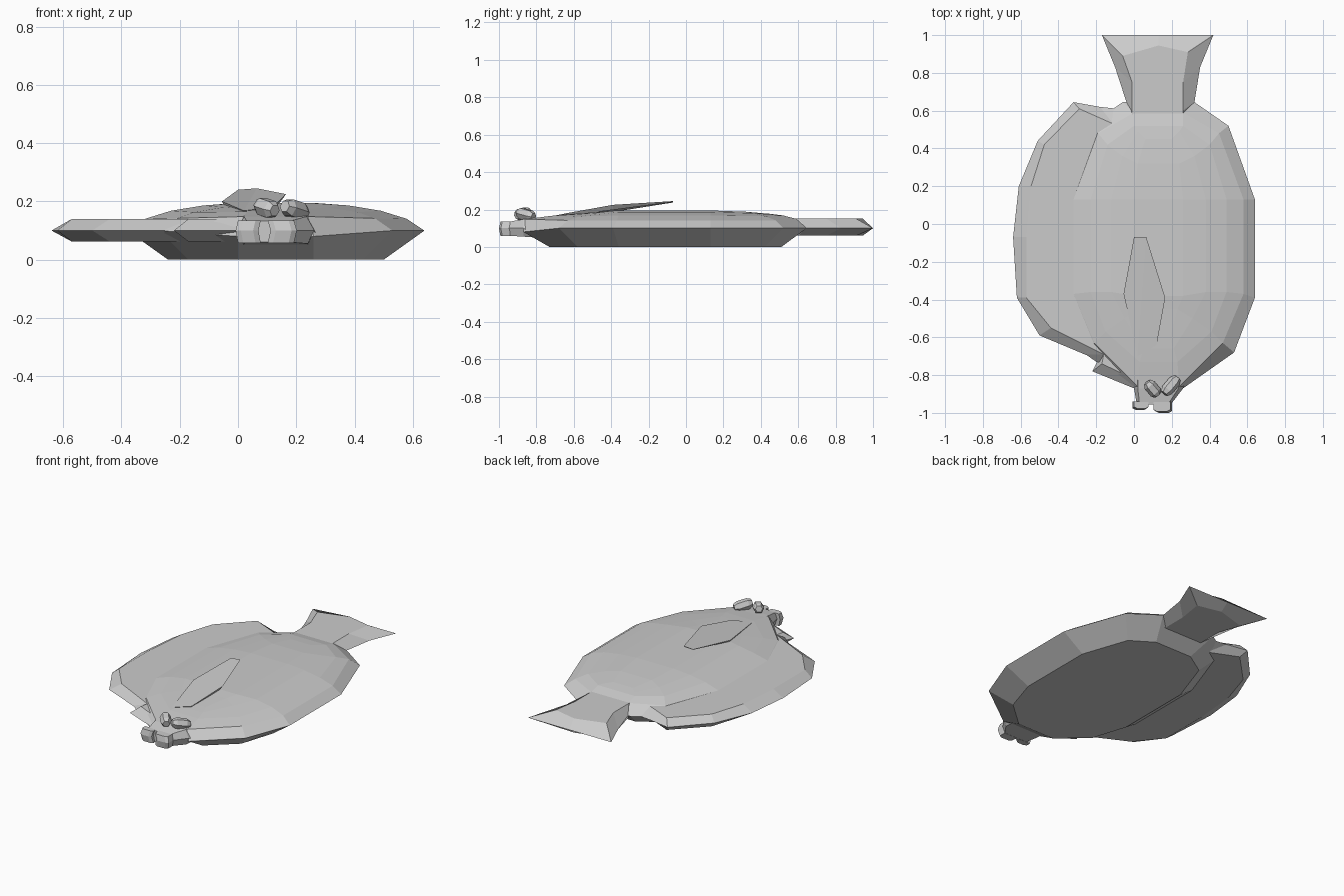
import bpy, bmesh, math
from mathutils import Vector, Matrix

grey = bpy.data.materials.new("plain_grey")
grey.diffuse_color = (0.6, 0.6, 0.6, 1)
CX = 0.13  # centre line of the body


def finish(name, bm):
    bmesh.ops.recalc_face_normals(bm, faces=bm.faces)
    me = bpy.data.meshes.new(name)
    bm.to_mesh(me)
    bm.free()
    me.materials.append(grey)
    ob = bpy.data.objects.new(name, me)
    bpy.context.collection.objects.link(ob)
    return ob


def loft(name, rings, strip_caps=False):
    """Join closed rings of equal length and cap both ends."""
    bm = bmesh.new()
    rows = [[bm.verts.new(p) for p in r] for r in rings]
    n = len(rows[0])
    for a, b in zip(rows, rows[1:]):
        for i in range(n):
            j = (i + 1) % n
            bm.faces.new((a[i], a[j], b[j], b[i]))
    for r in (rows[0], rows[-1]):
        if strip_caps:
            for i in range(n // 2 - 1):
                bm.faces.new((r[i], r[i + 1], r[n - 2 - i], r[n - 1 - i]))
        else:
            bm.faces.new(r)
    return finish(name, bm)


def mirrored(half):
    """Half ring of (offset, y, z), reflected across the centre line."""
    return ([(CX + d, y, z) for d, y, z in half]
            + [(CX - d, y, z) for d, y, z in reversed(half)])


def flat(points, z):
    return [(x, y, z) for x, y in points]


# Oval body: belly, rim, then shallow steps up to the back
body = [
    [(.13, -.73, 0), (.30, -.58, 0), (.37, -.36, 0), (.37, .13, 0), (.27, .42, 0), (.13, .51, 0)],
    [(.13, -.87, .08), (.40, -.68, .1), (.51, -.39, .1), (.51, .13, .1), (.37, .52, .1), (.19, .645, .1)],
    [(.11, -.86, .148), (.34, -.63, .142), (.45, -.37, .14), (.45, .13, .14), (.32, .48, .142), (.13, .59, .15)],
    [(.10, -.73, .165), (.28, -.57, .163), (.36, -.36, .168), (.36, .13, .168), (.27, .42, .165), (.13, .52, .168)],
    [(.08, -.66, .172), (.18, -.50, .18), (.25, -.36, .186), (.25, .13, .186), (.19, .36, .18), (.11, .49, .172)],
    [(.06, -.60, .177), (.10, -.45, .188), (.13, -.38, .194), (.13, .13, .195), (.11, .32, .188), (.07, .45, .177)],
]
loft("body", [mirrored(r) for r in body], True)

# Wide fin plate on the left side
rim = [(0, .6), (-.18, .62), (-.32, .645), (-.51, .44), (-.61, .2), (-.64, -.07),
       (-.62, -.39), (-.5, -.59), (-.19, -.72), (-.22, -.78), (0, -.87), (.1, -.7)]
inset = [(0, .5), (-.11, .53), (-.29, .61), (-.475, .42), (-.545, .2), (-.57, -.07),
         (-.57, -.39), (-.44, -.55), (-.16, -.69), (-.17, -.74), (.02, -.83), (.1, -.7)]
loft("side_fin", [flat(inset, .062), flat(rim, .1), flat(inset, .14)])

# Flared tail
edge = [(-.03, .6), (-.04, .645), (-.1, .83), (-.17, 1), (.13, 1), (.42, 1),
        (.35, .83), (.32, .645), (.29, .6)]
face = [(-.01, .54), (-.01, .6), (-.01, .75), (-.06, .89), (.13, .945), (.285, .91),
        (.26, .75), (.26, .6), (.26, .54)]
loft("tail", [flat(face, .06), flat(edge, .1), flat(face, .151)])

# Snout narrowing from the head
loft("snout", [
    [(.02, -.8, .05), (.24, -.8, .05), (.27, -.85, .09), (.24, -.8, .155), (.02, -.8, .155), (-.01, -.85, .09)],
    [(.02, -.87, .055), (.24, -.87, .055), (.26, -.87, .1), (.235, -.87, .148), (.02, -.87, .148), (0, -.87, .1)],
    [(.03, -.955, .06), (.18, -.955, .06), (.195, -.955, .1), (.18, -.955, .133), (.03, -.955, .133), (.015, -.955, .1)],
])


# Pair of lips, each an upright prism that bulges sideways at mid height
def lip(name, x0, x1, shift, y):
    rows = []
    for z, d, inset_y in ((.058, 0, .008), (.1, shift, 0), (.135, 0, .008)):
        rows.append([(x0 + d, -.94, z), (x0 + d, y + .01 + inset_y, z), (x0 + d + .018, y + inset_y, z),
                     (x1 + d - .018, y + inset_y, z), (x1 + d, y + .01 + inset_y, z), (x1 + d, -.94, z)])
    loft(name, rows)


lip("left_lip", .0, .078, -.008, -.985)
lip("right_lip", .102, .192, .01, -1.0)


# Faceted eyes set at an angle on the head
def eye(name, centre, length, angle):
    rot = Matrix.Rotation(math.radians(angle), 3, 'Z') @ Matrix.Rotation(math.radians(12), 3, 'Y')
    rows = []
    for t, s in ((-.5, .65), (-.28, 1), (.28, 1), (.5, .65)):
        ring = []
        for k in range(6):
            a = math.tau * k / 6
            p = Vector((t * length, .033 * s * math.cos(a), .033 * s * math.sin(a)))
            ring.append(Vector(centre) + rot @ p)
        rows.append(ring)
    loft(name, rows)


eye("left_eye", (.098, -.872, .178), .09, -50)
eye("right_eye", (.195, -.856, .172), .11, 50)

# Raised back fin, a thin blade lying over the body
top = [(0, -.07, .24), (.065, -.07, .245), (.165, -.39, .225), (.12, -.64, .18),
       (.02, -.70, .168), (-.055, -.37, .2)]
under = [(0, -.072, .237), (.063, -.072, .24), (.145, -.39, .198), (.11, -.64, .165),
         (.02, -.69, .155), (-.05, -.37, .19)]
loft("back_fin", [under, top], True)
